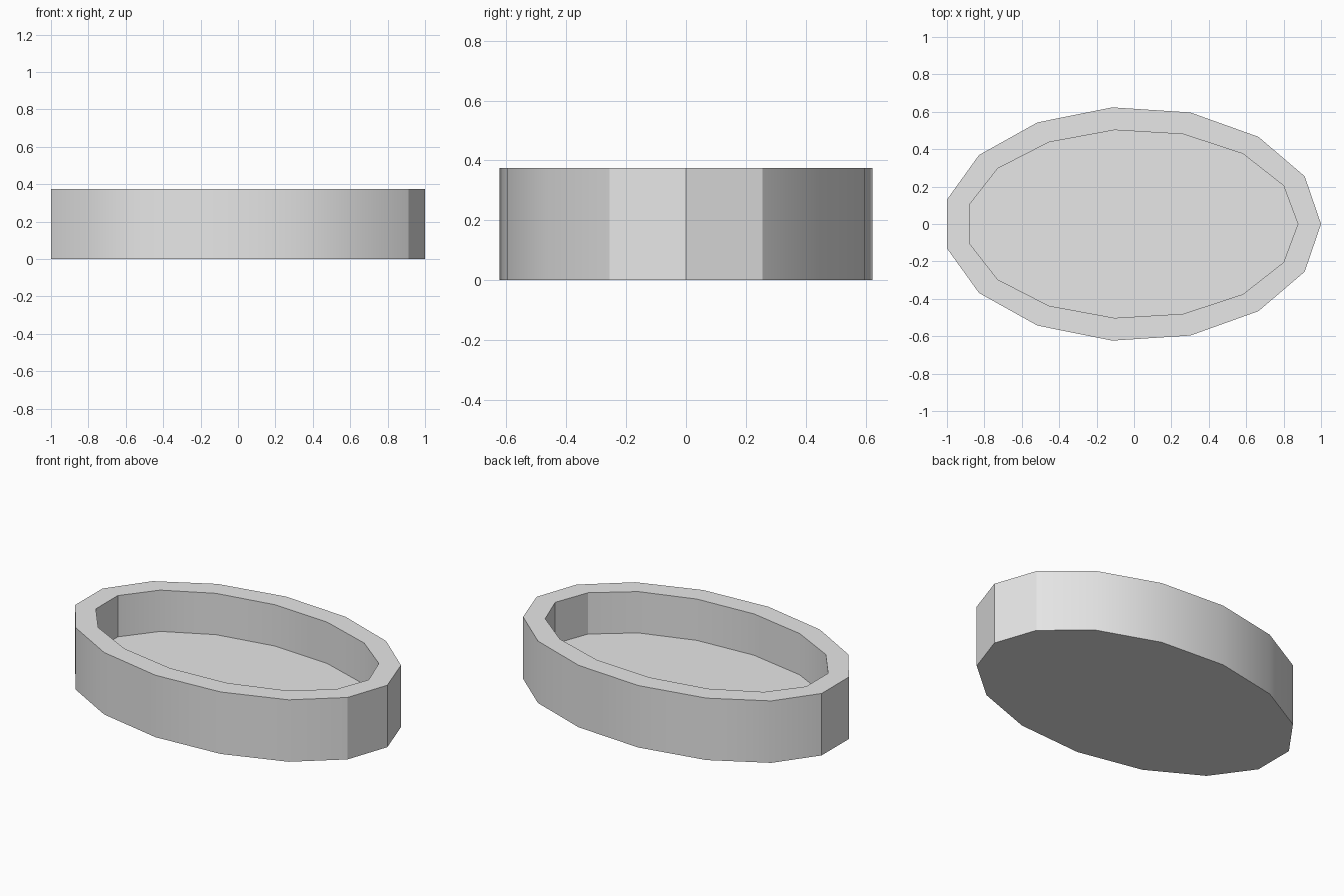
import bpy
import bmesh
from math import cos, sin, radians, tau

cube = bpy.data.objects.get("Cube")
if cube:
    bpy.data.objects.remove(cube, do_unlink=True)

SIDES = 15
HEIGHT = 0.375
FLOOR = 0.125
CENTRE_X = -0.011
OUTER = (1.011, 0.627)
INNER = (0.887, 0.505)

# Plain grey material
grey = bpy.data.materials.new("light grey")
grey.use_nodes = True
colour = (0.8, 0.8, 0.8, 1.0)
grey.diffuse_color = colour
grey.node_tree.nodes["Principled BSDF"].inputs["Base Color"].default_value = colour


def oval_ring(bm, radii, z):
    """Fifteen-sided oval of vertices at one height."""
    return [bm.verts.new((CENTRE_X + radii[0] * cos(tau * i / SIDES),
                          radii[1] * sin(tau * i / SIDES), z))
            for i in range(SIDES)]


# Oval tray: underside, outer wall, rim, inner wall and recessed floor
bm = bmesh.new()
rings = [oval_ring(bm, OUTER, 0), oval_ring(bm, OUTER, HEIGHT),
         oval_ring(bm, INNER, HEIGHT), oval_ring(bm, INNER, FLOOR)]
for low, high in zip(rings, rings[1:]):
    for i in range(SIDES):
        j = (i + 1) % SIDES
        bm.faces.new((low[i], low[j], high[j], high[i]))
bm.faces.new(reversed(rings[0]))
bm.faces.new(rings[-1])

mesh = bpy.data.meshes.new("oval_tray")
bm.to_mesh(mesh)
bm.free()
mesh.materials.append(grey)
tray = bpy.data.objects.new("oval_tray", mesh)
bpy.context.collection.objects.link(tray)

# Smooth the gentle curves, keep the tight ends and rim crisp
bpy.ops.object.select_all(action="DESELECT")
tray.select_set(True)
bpy.context.view_layer.objects.active = tray
bpy.ops.object.shade_smooth_by_angle(angle=radians(30))
